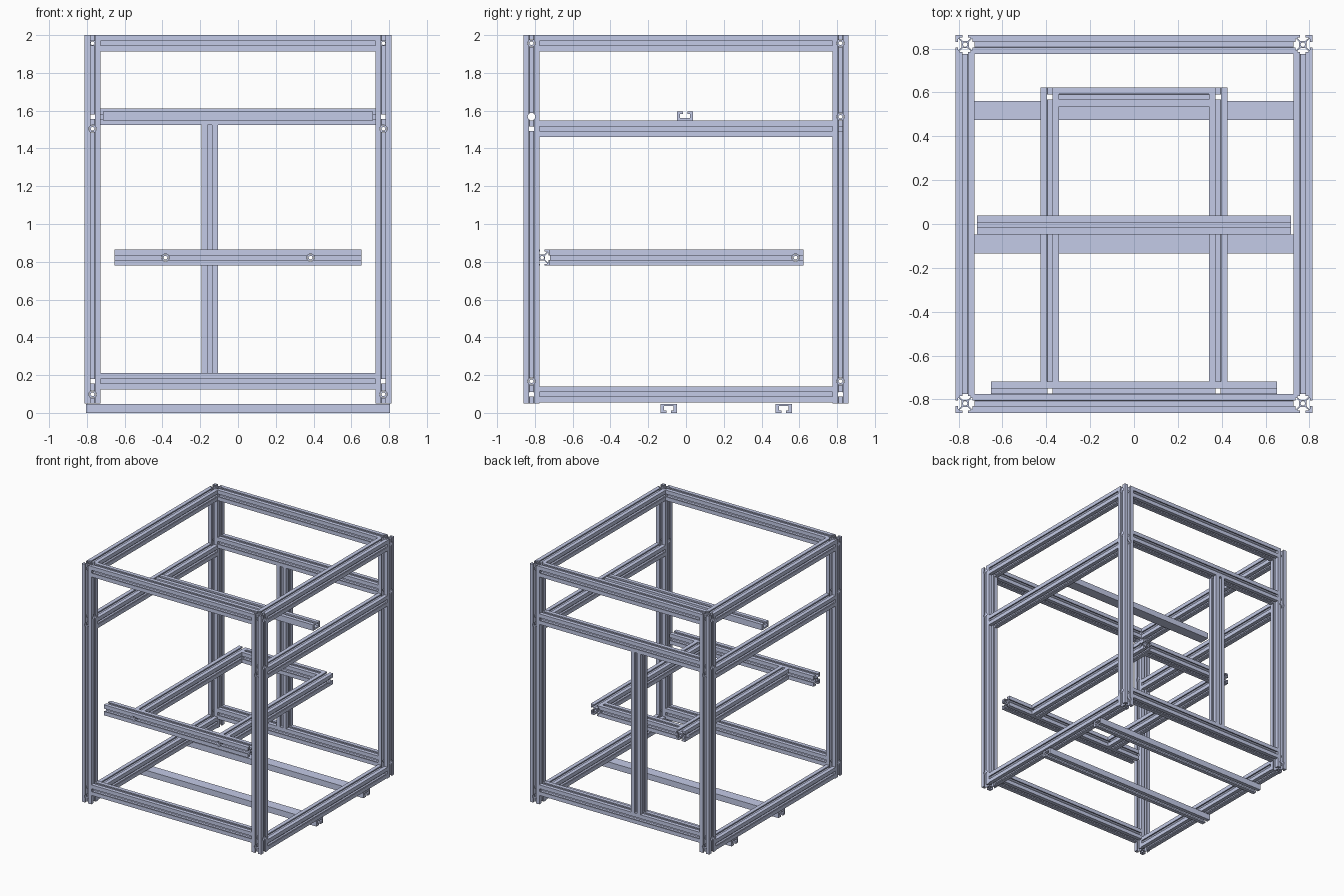
import bpy, bmesh, math
from mathutils import Matrix, Vector

cube = bpy.data.objects.get("Cube")
if cube:
    bpy.data.objects.remove(cube, do_unlink=True)

# Single material
COLOUR = (0.591, 0.638, 0.855, 1)
metal = bpy.data.materials.new("pale blue aluminium")
metal.use_nodes = True
metal.diffuse_color = COLOUR
metal.node_tree.nodes["Principled BSDF"].inputs["Base Color"].default_value = COLOUR

H = 0.043            # half width of a square beam
X, Y = 0.77, 0.818   # post centre lines
X_IN, Y_IN = X - H, Y - H
BORE, DRILL = 0.010, 0.02

# Cyclic axis frames: the profile's z axis runs along the beam
FRAMES = {
    "x": Matrix(((0, 0, 1), (1, 0, 0), (0, 1, 0))),
    "y": Matrix(((0, 1, 0), (0, 0, 1), (1, 0, 0))),
    "z": Matrix.Identity(3),
}


def circle(radius, count=16):
    return [Vector((radius * math.cos(math.tau * i / count),
                    radius * math.sin(math.tau * i / count))) for i in range(count)]


def square_profile():
    """Square section with a T-slot on each side and a centre bore."""
    half = [(1, 1), (.28, 1), (.28, .78), (.58, .78), (.58, .68), (.27, .38)]
    side = half + [(-x, y) for x, y in reversed(half[1:])]
    outer = []
    for k in range(4):
        turn = Matrix.Rotation(k * math.pi / 2, 2)
        outer += [turn @ Vector(p) * H for p in side]
    return [outer, circle(BORE)]


def channel_profile(flip):
    """Low section, closed on one face with a T-slot in the other."""
    half = [(1, -.56), (1, .56), (.28, .56), (.28, .27), (.6, .27), (.6, -.26)]
    loop = half + [(-x, y) for x, y in reversed(half)]
    return [[Vector(p) * H * (-1 if flip else 1) for p in loop]]


def finish(name, bm):
    bmesh.ops.recalc_face_normals(bm, faces=bm.faces)
    mesh = bpy.data.meshes.new(name)
    bm.to_mesh(mesh)
    bm.free()
    mesh.materials.append(metal)
    obj = bpy.data.objects.new(name, mesh)
    bpy.context.collection.objects.link(obj)
    return obj


def beam(name, axis, centre, length, loops=None):
    """Extrude a profile along an axis."""
    bm = bmesh.new()
    edges = []
    for loop in loops or square_profile():
        verts = [bm.verts.new((p.x, p.y, -length / 2)) for p in loop]
        edges += [bm.edges.new((a, b)) for a, b in zip(verts, verts[1:] + verts[:1])]
    bmesh.ops.triangle_fill(bm, edges=edges, use_beauty=True)
    ext = bmesh.ops.extrude_face_region(bm, geom=bm.faces[:], use_keep_orig=True)
    new = [g for g in ext["geom"] if isinstance(g, bmesh.types.BMVert)]
    bmesh.ops.translate(bm, verts=new, vec=(0, 0, length))
    frame = FRAMES[axis].to_4x4()
    bmesh.ops.transform(bm, matrix=Matrix.Translation(centre) @ frame, verts=bm.verts)
    return finish(name, bm)


def drill(obj, holes):
    """Cut access holes, given as (axis, centre) pairs, through a beam."""
    bm = bmesh.new()
    for axis, centre in holes:
        bmesh.ops.create_cone(
            bm, cap_ends=True, segments=20, radius1=DRILL, radius2=DRILL, depth=H * 2.4,
            matrix=Matrix.Translation(centre) @ FRAMES[axis].to_4x4())
    cutter = finish("hole_cutter", bm)
    cutter.hide_render = True
    mod = obj.modifiers.new("holes", "BOOLEAN")
    mod.operation, mod.solver, mod.object = "DIFFERENCE", "EXACT", cutter
    bpy.context.view_layer.update()
    bpy.context.view_layer.objects.active = obj
    bpy.ops.object.modifier_apply(modifier=mod.name)
    bpy.data.objects.remove(cutter, do_unlink=True)


# Heights of the horizontal beams
TOP, BACK_MID, SIDE_MID, END_LOW, SIDE_LOW = 1.957, 1.568, 1.504, 0.167, 0.098

# Corner posts with access holes
for sx, side in ((1, "left"), (-1, "right")):
    for sy, end in ((-1, "front"), (1, "back")):
        x, y = sx * X, sy * Y
        post = beam(f"{end}_{side}_post", "z", (x, y, 1.025), 1.95)
        drill(post, [("x", (x, y, z)) for z in (TOP, BACK_MID, END_LOW)]
              + [("y", (x, y, z)) for z in (SIDE_MID, SIDE_LOW)])

# Side beams
for sx, side in ((1, "left"), (-1, "right")):
    for z, level in ((TOP, "top"), (SIDE_MID, "middle"), (SIDE_LOW, "bottom")):
        beam(f"{side}_{level}_beam", "y", (sx * X, 0, z), 2 * Y_IN)

# Front and back beams
for sy, end in ((-1, "front"), (1, "back")):
    for z, level in ((TOP, "top"), (END_LOW, "bottom")):
        beam(f"{end}_{level}_beam", "x", (0, sy * Y, z), 2 * X_IN)
beam("back_middle_beam", "x", (0, Y, BACK_MID), 2 * X_IN)

# Upright between the back beams
low, high = END_LOW + H, BACK_MID - H
beam("back_upright", "z", (-0.149, Y, (low + high) / 2), high - low)

# Inner carriage frame
BED_Z, ARM_X, FRONT_Y, ARM_END = 0.822, 0.384, -0.762, 0.623
cross = beam("carriage_front_beam", "x", (0, FRONT_Y, BED_Z), 1.306)
drill(cross, [("y", (s * ARM_X, FRONT_Y, BED_Z)) for s in (1, -1)])
arm_start = FRONT_Y + H
for s, side in ((1, "left"), (-1, "right")):
    arm = beam(f"carriage_{side}_arm", "y",
               (s * ARM_X, (arm_start + ARM_END) / 2, BED_Z), ARM_END - arm_start)
    drill(arm, [("x", (s * ARM_X, ARM_END - H, BED_Z))])
beam("carriage_back_beam", "x", (0, ARM_END - H, BED_Z), 2 * (ARM_X - H))

# Low channel rails: one above the side beams, two under the frame
beam("upper_rail", "x", (0, -0.005, SIDE_MID + H + 0.56 * H), 1.43, channel_profile(False))
for y, end in ((-0.091, "front"), (0.517, "back")):
    beam(f"lower_{end}_rail", "x", (0, y, 0.56 * H), 1.61, channel_profile(True))

# Smooth the round bores, keep all corners crisp
for obj in bpy.context.collection.objects:
    if obj.type == "MESH" and metal.name in obj.data.materials:
        obj.data.shade_smooth()
        obj.data.set_sharp_from_angle(angle=math.radians(30))
